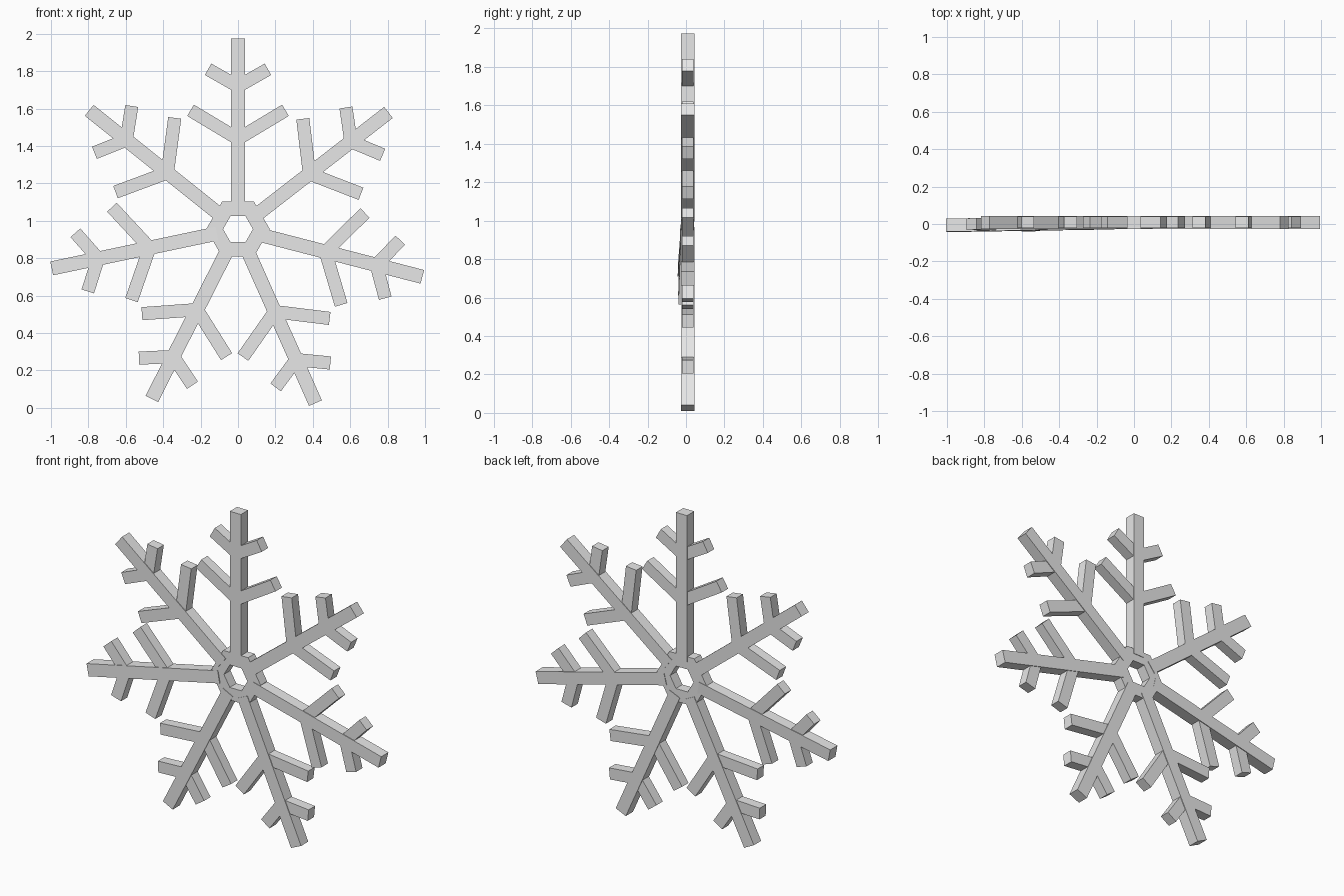
import bpy, bmesh, math
from mathutils import Vector

if "Cube" in bpy.data.objects:
    bpy.data.objects.remove(bpy.data.objects["Cube"])

ZC, YC = 0.955, 0.009          # centre of the flake
ARM_W, ARM_T = 0.075, 0.07     # arm width and thickness
TWIG_W, TWIG_T = 0.07, 0.062   # side twig width and thickness

grey = bpy.data.materials.new("pale_grey")
grey.diffuse_color = (0.8, 0.8, 0.8, 1)
grey.use_nodes = True
grey.node_tree.nodes["Principled BSDF"].inputs["Base Color"].default_value = grey.diffuse_color


def finish(bm, name):
    bmesh.ops.recalc_face_normals(bm, faces=bm.faces)
    mesh = bpy.data.meshes.new(name)
    bm.to_mesh(mesh)
    bm.free()
    mesh.materials.append(grey)
    ob = bpy.data.objects.new(name, mesh)
    bpy.context.collection.objects.link(ob)
    return ob


def bar(bm, origin, angle, r0, r1, width, thick):
    """Box running from r0 to r1 along an angle in the XZ plane."""
    d = Vector((math.cos(angle), 0, math.sin(angle)))
    n = Vector((-d.z, 0, d.x))
    verts = bmesh.ops.create_cube(bm, size=1)["verts"]
    for v in verts:
        a, b, c = v.co
        v.co = (origin + d * ((r0 + r1) / 2 + a * (r1 - r0))
                + n * (b * width) + Vector((0, c * thick, 0)))


centre = Vector((0, YC, ZC))

# Hexagonal hub ring
bm = bmesh.new()
loops = []
for radius, y in ((0.17, -0.032), (0.17, 0.032), (0.08, 0.032), (0.08, -0.032)):
    loops.append([bm.verts.new(centre + Vector((
        radius * math.cos(i * math.pi / 3), y, radius * math.sin(i * math.pi / 3))))
        for i in range(6)])
for k in range(4):
    p, q = loops[k], loops[(k + 1) % 4]
    for i in range(6):
        j = (i + 1) % 6
        bm.faces.new((p[i], p[j], q[j], q[i]))
finish(bm, "hub_ring")

# Seven arms, each with two pairs of twigs
for k, deg in enumerate((90, 37.8, -14.5, -66, -116.9, -168.1, 141.4)):
    angle = math.radians(deg)
    d = Vector((math.cos(angle), 0, math.sin(angle)))
    bm = bmesh.new()
    bar(bm, centre, angle, 0.115, 1.018, ARM_W, ARM_T)
    for dist, length, spread in ((0.483, 0.296, 59), (0.764, 0.184, 60.5)):
        for side in (-1, 1):
            bar(bm, centre + d * dist, angle + side * math.radians(spread),
                0, length, TWIG_W, TWIG_T)
    # The left arm leans slightly towards the front
    if k == 5:
        for v in bm.verts:
            v.co.y += 0.0096 * v.co.x + 0.032 * (v.co.z - ZC)
    finish(bm, "arm_%d" % (k + 1))
